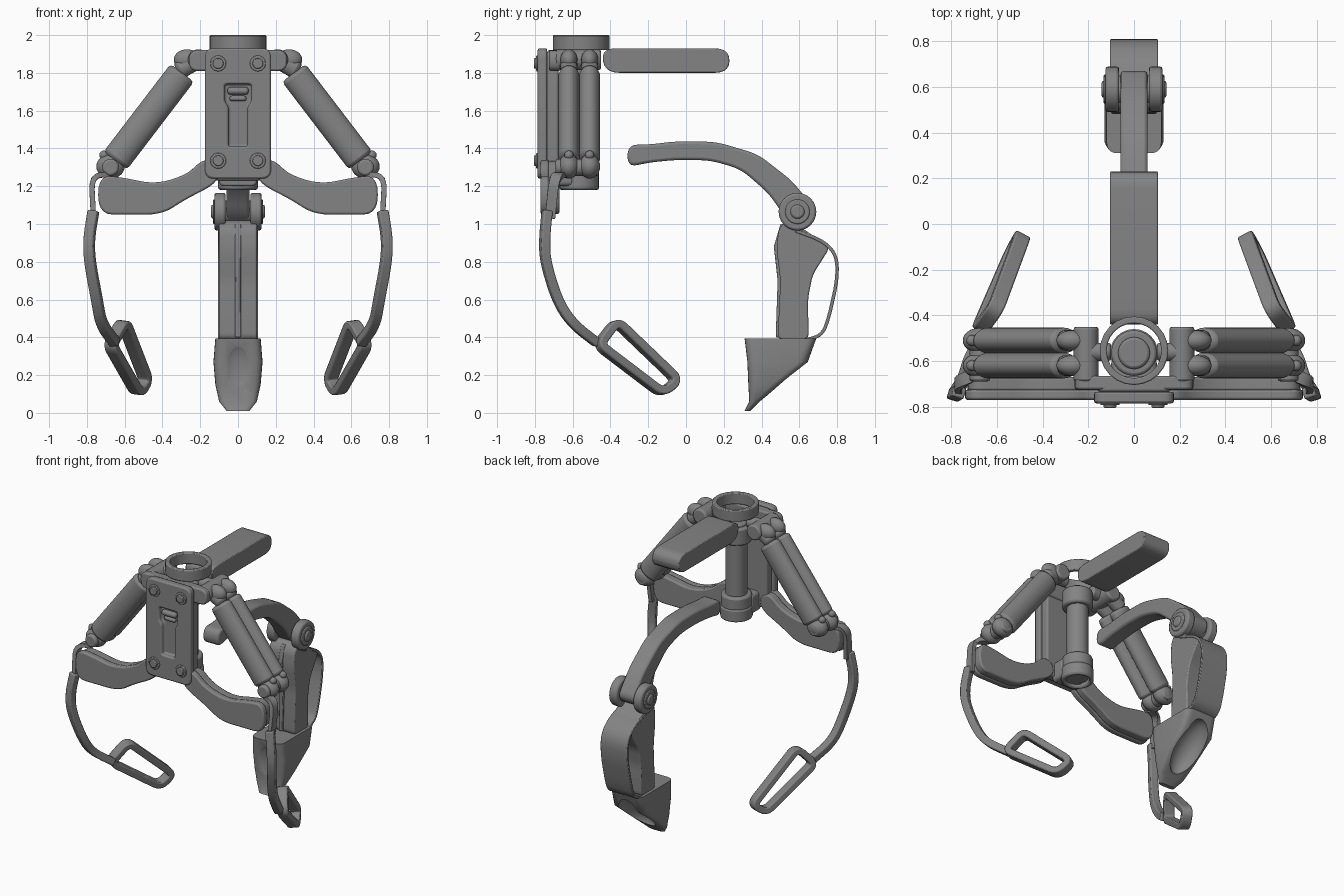
import bpy, bmesh, math
from mathutils import Vector, Matrix

if "Cube" in bpy.data.objects:
    bpy.data.objects.remove(bpy.data.objects["Cube"], do_unlink=True)

GREY = (0.23, 0.23, 0.23, 1)
metal = bpy.data.materials.new("dark grey metal")
metal.use_nodes = True
metal.diffuse_color = GREY
metal.node_tree.nodes["Principled BSDF"].inputs["Base Color"].default_value = GREY
parts = []


def finish(bm, name, bevel=0):
    bmesh.ops.recalc_face_normals(bm, faces=bm.faces)
    mesh = bpy.data.meshes.new(name)
    bm.to_mesh(mesh)
    bm.free()
    mesh.materials.append(metal)
    ob = bpy.data.objects.new(name, mesh)
    bpy.context.collection.objects.link(ob)
    if bevel:
        mod = ob.modifiers.new("bevel", 'BEVEL')
        mod.width, mod.segments = bevel, 2
        mod.limit_method, mod.angle_limit = 'ANGLE', math.radians(40)
    parts.append(ob)
    return ob


def rounded(pts, r, closed=True, n=5):
    """Round the corners of a polygon or path with short curves."""
    pts = [Vector(p) for p in pts]
    out = []
    for i, b in enumerate(pts):
        if not closed and i in (0, len(pts) - 1):
            out.append(b)
            continue
        a, c = pts[i - 1], pts[(i + 1) % len(pts)]
        p = b + (a - b) * min(r / (a - b).length, 0.49)
        q = b + (c - b) * min(r / (c - b).length, 0.49)
        for k in range(n + 1):
            t = k / n
            out.append(p * (1 - t) ** 2 + b * 2 * t * (1 - t) + q * t * t)
    return out


def skin(name, rings, bevel=0, loop=False):
    """Join equal rings of points into one body."""
    bm = bmesh.new()
    vs = [[bm.verts.new(p) for p in ring] for ring in rings]
    n = len(vs[0])
    for i in range(len(vs) if loop else len(vs) - 1):
        a, b = vs[i], vs[(i + 1) % len(vs)]
        for k in range(n):
            bm.faces.new((a[k], a[(k + 1) % n], b[(k + 1) % n], b[k]))
    if not loop:
        bm.faces.new(vs[0])
        bm.faces.new(vs[-1])
    return finish(bm, name, bevel)


def extrude(name, pts, axis, a, b, bevel=0.01):
    """Outline in XZ pushed along Y, or in YZ pushed along X."""
    put = (lambda p, d: (p[0], d, p[1])) if axis == 'Y' else (lambda p, d: (d, p[0], p[1]))
    return skin(name, [[put(p, d) for p in pts] for d in (a, b)], bevel)


def sweep(name, path, up, w, h, loop=False, bevel=0.008):
    """Box section swept along a path; h lies along up."""
    up, rings, n = Vector(up), [], len(path)
    for i, p in enumerate(path):
        nxt = path[(i + 1) % n] if loop else path[min(i + 1, n - 1)]
        prv = path[i - 1] if loop else path[max(i - 1, 0)]
        t = (nxt - prv).normalized()
        side = t.cross(up).normalized()
        u = side.cross(t)
        rings.append([p + side * sx * w / 2 + u * sy * h / 2
                      for sx, sy in ((-1, -1), (1, -1), (1, 1), (-1, 1))])
    return skin(name, rings, bevel, loop)


def tube(name, p, q, rx, ry=None, bevel=0.012):
    """Round or oval rod from p to q; ry is the radius along Y."""
    p, q = Vector(p), Vector(q)
    z = (q - p).normalized()
    y = Vector((0, 1, 0)) if abs(z.y) < 0.9 else Vector((0, 0, 1))
    x = y.cross(z).normalized()
    y = z.cross(x)
    angles = [2 * math.pi * k / 24 for k in range(24)]
    ring = [x * math.cos(a) * rx + y * math.sin(a) * (ry or rx) for a in angles]
    return skin(name, [[p + v for v in ring], [q + v for v in ring]], bevel)


def ball(name, c, radii, turn=0):
    bm = bmesh.new()
    bmesh.ops.create_uvsphere(bm, u_segments=24, v_segments=14, radius=1)
    bm.transform(Matrix.Translation(c) @ Matrix.Rotation(turn, 4, 'X') @ Matrix.Diagonal((*radii, 1)))
    return finish(bm, name)


def cut(ob, cutter):
    cutter.hide_render = True
    mod = ob.modifiers.new("cut", 'BOOLEAN')
    mod.operation, mod.solver, mod.object = 'DIFFERENCE', 'EXACT', cutter
    bpy.context.view_layer.objects.active = ob
    bpy.ops.object.modifier_move_to_index(modifier="cut", index=0)
    bpy.ops.object.modifier_apply(modifier="cut")
    parts.remove(cutter)
    bpy.data.objects.remove(cutter, do_unlink=True)


def box(x0, x1, z0, z1):
    return [(x0, z0), (x1, z0), (x1, z1), (x0, z1)]


# Top collar and the central shaft
collar = tube("top_collar", (0, -0.555, 1.92), (0, -0.555, 2), 0.15, bevel=0.006)
cut(collar, tube("collar_bore", (0, -0.555, 1.8), (0, -0.555, 2.1), 0.12, bevel=0))
for name, z0, z1, r in (("shaft", 1.2, 1.86, 0.07), ("shaft_upper_ring", 1.72, 1.84, 0.1),
                        ("shaft_lower_ring", 1.26, 1.35, 0.1), ("shaft_foot", 1.18, 1.27, 0.105)):
    tube(name, (0, -0.565, z0), (0, -0.565, z1), r)
foot = parts[-1]
cut(foot, tube("foot_bore", (0, -0.565, 1.1), (0, -0.565, 1.23), 0.075, bevel=0))

# Front plate with its keyhole recess, latch and bolts
plate = extrude("front_plate", rounded(box(-0.175, 0.175, 1.24, 1.93), 0.05), 'Y', -0.785, -0.735)
keyhole = [(-0.05, 1.41), (0.05, 1.41), (0.05, 1.62), (0.07, 1.65), (0.07, 1.74),
           (-0.07, 1.74), (-0.07, 1.65), (-0.05, 1.62)]
cut(plate, extrude("keyhole_cutter", rounded(keyhole, 0.015), 'Y', -0.9, -0.75, 0))
tube("latch_bar", (-0.055, -0.765, 1.705), (0.055, -0.765, 1.705), 0.02)
tube("latch_lip", (-0.045, -0.76, 1.665), (0.045, -0.76, 1.665), 0.014)
extrude("back_plate", rounded(box(-0.16, 0.16, 1.23, 1.92), 0.04), 'Y', -0.735, -0.675)
extrude("shoulder_bar", rounded(box(-0.26, 0.26, 1.81, 1.92), 0.05), 'Y', -0.725, -0.665)
extrude("hip_block", rounded(box(-0.1, 0.1, 1.2, 1.34), 0.03), 'Y', -0.7, -0.6)
for x in (-0.105, 0.105):
    for z in (1.335, 1.85):
        tube("plate_bolt_washer", (x, -0.78, z), (x, -0.793, z), 0.042, bevel=0.004)
        tube("plate_bolt", (x, -0.78, z), (x, -0.805, z), 0.028, bevel=0.005)

# Top handle bar
grip = rounded([(-0.45, 1.93), (-0.43, 1.8), (0.23, 1.8), (0.23, 1.93)], 0.08)
extrude("top_handle", grip, 'X', -0.105, 0.105, 0.006)

for s, side in ((1, "left"), (-1, "right")):
    # Shoulder knuckles and paired struts
    tube(side + "_shoulder_pin", (s * 0.21, -0.69, 1.87), (s * 0.21, -0.45, 1.87), 0.055)
    tube(side + "_collar_link", (s * 0.1, -0.56, 1.88), (s * 0.22, -0.56, 1.88), 0.04)
    tube(side + "_wrist_pin", (s * 0.675, -0.69, 1.3), (s * 0.675, -0.46, 1.3), 0.045)
    for y in (-0.51, -0.62):
        tube(side + "_strut", (s * 0.295, y, 1.8), (s * 0.65, y, 1.335), 0.078, 0.056, 0.02)
        tube(side + "_upper_knuckle", (s * 0.2, y, 1.88), (s * 0.32, y, 1.81), 0.05, 0.045, 0.02)
        ball(side + "_upper_knob", (s * 0.27, y, 1.87), (0.07, 0.045, 0.055))
        ball(side + "_lower_knob", (s * 0.675, y, 1.305), (0.075, 0.055, 0.065))
        ball(side + "_strut_nub", (s * 0.71, y, 1.365), (0.024, 0.024, 0.024))

    # Curved lower arm made of two stacked plates
    arm = [(0.1, 1.32), (0.18, 1.35), (0.27, 1.26), (0.44, 1.21), (0.6, 1.245), (0.74, 1.26),
           (0.74, 1.05), (0.58, 1.05), (0.4, 1.05), (0.28, 1.13), (0.1, 1.22)]
    arm = [(s * p.x, p.y) for p in rounded(arm, 0.1)]
    extrude(side + "_lower_arm", arm, 'Y', -0.77, -0.725)
    mid = Vector((s * 0.4, 1.17))
    inner = [mid + (Vector(p) - mid) * 0.97 for p in arm]
    extrude(side + "_lower_arm_backing", inner, 'Y', -0.73, -0.67)

    # Hook and bent finger strip
    def flip(pts):
        return [Vector((s * x, y, z)) for x, y, z in pts]
    hook = flip([(0.68, -0.65, 1.26), (0.745, -0.68, 1.26), (0.775, -0.7, 1.22), (0.765, -0.72, 1.03)])
    sweep(side + "_finger_hook", rounded(hook, 0.05, False), (0, 1, 0), 0.028, 0.055)
    strip = flip([(0.765, -0.735, 1.07), (0.79, -0.75, 0.92), (0.785, -0.745, 0.8),
                  (0.745, -0.68, 0.59), (0.725, -0.6, 0.47), (0.65, -0.47, 0.37)])
    sweep(side + "_finger", rounded(strip, 0.1, False), (s, 0.3, 0), 0.05, 0.055)

    # Slotted fingertip frame
    tip = flip([(0.69, -0.49, 0.37), (0.61, -0.385, 0.51), (0.475, -0.02, 0.16), (0.525, -0.11, 0.08)])
    centre = sum(tip, Vector()) / 4
    normal = (tip[2] - tip[0]).cross(tip[3] - tip[1]).normalized()
    path = [p + (centre - p).normalized() * 0.03 for p in tip]
    sweep(side + "_fingertip", rounded(path, 0.05), normal, 0.045, 0.07, True)

    # Thumb knee discs
    for name, x0, x1, r in (("disc", 0.065, 0.125, 0.1), ("ring", 0.12, 0.133, 0.065),
                            ("bolt", 0.12, 0.142, 0.038)):
        tube(side + "_knee_" + name, (s * x0, 0.59, 1.065), (s * x1, 0.59, 1.065), r)

# Thumb upper arm
upper = [(-0.31, 1.42), (-0.2, 1.42), (-0.05, 1.438), (0.16, 1.435), (0.38, 1.37), (0.56, 1.23),
         (0.69, 1.07), (0.6, 0.99), (0.52, 1.04), (0.44, 1.16), (0.29, 1.29), (0.13, 1.337),
         (-0.05, 1.34), (-0.2, 1.325), (-0.31, 1.3)]
extrude("thumb_upper_arm", rounded(upper, 0.06), 'X', -0.06, 0.06, 0.014)
tube("knee_axle", (-0.1, 0.59, 1.065), (0.1, 0.59, 1.065), 0.06)

# Thumb lower arm with a centre rib and outer band
lower = [(0.55, 1.03), (0.49, 0.98), (0.48, 0.86), (0.5, 0.7), (0.485, 0.385), (0.65, 0.385),
         (0.645, 0.6), (0.67, 0.73), (0.765, 0.88), (0.64, 0.96)]
extrude("thumb_lower_arm", rounded(lower, 0.04), 'X', -0.1, 0.1, 0.008)
extrude("thumb_rib", [(0.5, 1.0), (0.465, 0.88), (0.485, 0.7), (0.475, 0.4), (0.55, 0.4), (0.55, 1.0)],
        'X', -0.015, 0.015, 0.005)
band = [(0, 0.58, 0.965), (0, 0.73, 0.91), (0, 0.8, 0.83), (0, 0.8, 0.7),
        (0, 0.755, 0.5), (0, 0.72, 0.41), (0, 0.63, 0.385)]
sweep("thumb_band", rounded(band, 0.07, False), (1, 0, 0), 0.018, 0.21, bevel=0.004)

# Thumb tip: tapered scoop, dished in front and hollow on the sloping back
rings = []
for z, w, front, back in ((0.395, 0.12, 0.31, 0.69), (0.27, 0.13, 0.325, 0.645), (0.15, 0.12, 0.33, 0.5),
                          (0.06, 0.1, 0.335, 0.39), (0.01, 0.06, 0.31, 0.34)):
    rings.append([(p.x, p.y, z) for p in rounded(box(-w, w, front, back), 0.05)])
scoop = skin("thumb_tip", rings)
cut(scoop, ball("scoop_cutter", (0, 0.55, 0.2), (0.1, 0.09, 0.2), math.radians(-45)))
cut(scoop, ball("dish_cutter", (0, 0.28, 0.22), (0.1, 0.06, 0.16)))

# Smooth shading with crisp edges
bpy.ops.object.select_all(action='DESELECT')
for ob in parts:
    ob.select_set(True)
bpy.context.view_layer.objects.active = parts[0]
bpy.ops.object.shade_smooth_by_angle(angle=math.radians(35))
